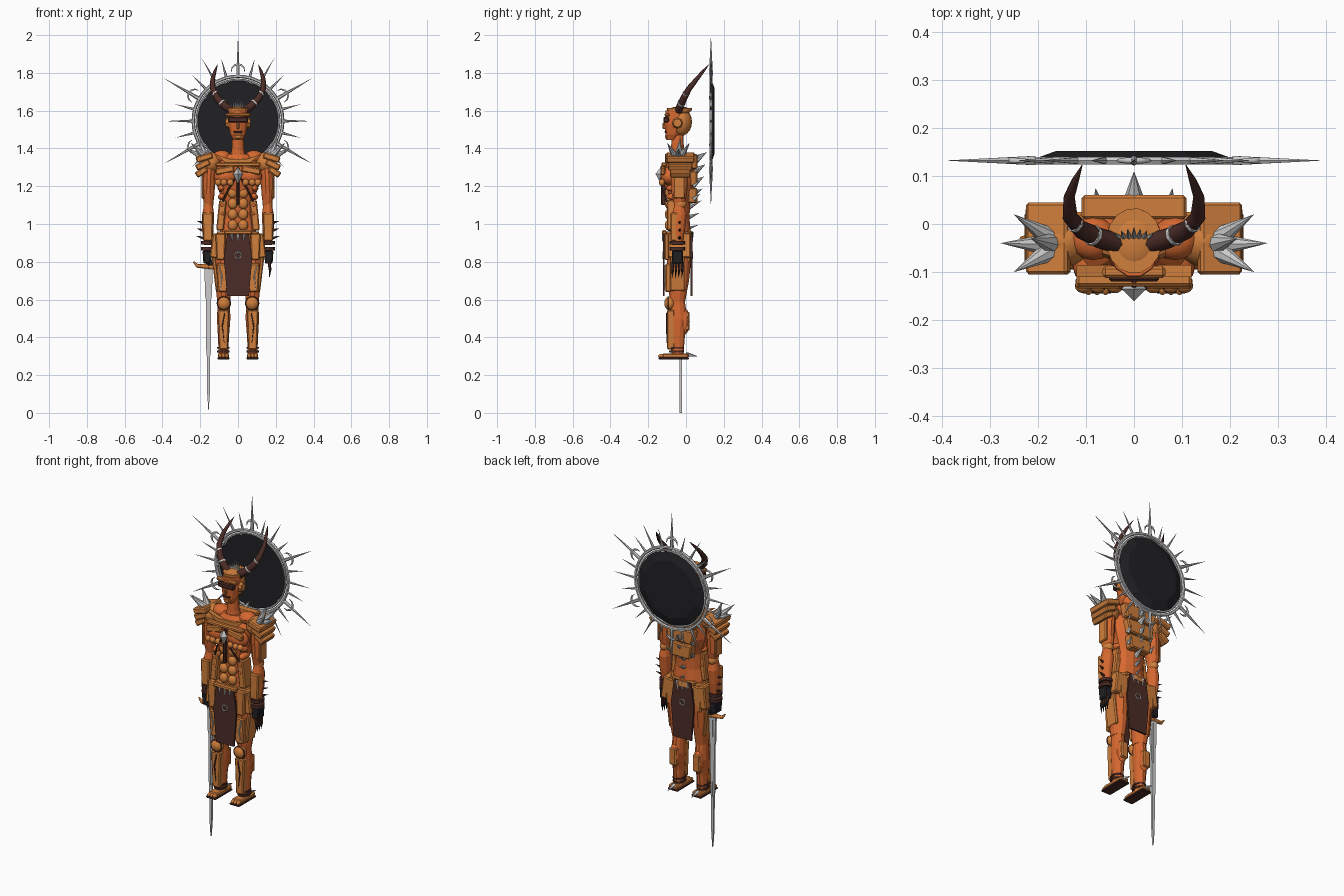
import bpy, bmesh, math
from mathutils import Vector, Matrix, Euler

if "Cube" in bpy.data.objects:
    bpy.data.objects.remove(bpy.data.objects["Cube"])

def material(name, rgb):
    m = bpy.data.materials.new(name)
    m.diffuse_color = (*rgb, 1)
    m.use_nodes = True
    m.node_tree.nodes["Principled BSDF"].inputs["Base Color"].default_value = m.diffuse_color
    return m

SKIN = material("red_orange", (0.68, 0.14, 0.03))
ARMOR = material("bronze_orange", (0.63, 0.21, 0.045))
BROWN = material("leather", (0.07, 0.025, 0.02))
BLACK = material("black", (0.015, 0.014, 0.017))
STEEL = material("pale_steel", (0.6, 0.6, 0.6))

def finish(bm, name, mat, smooth=False):
    bmesh.ops.recalc_face_normals(bm, faces=bm.faces)
    me = bpy.data.meshes.new(name)
    for f in bm.faces:
        f.smooth = smooth
    bm.to_mesh(me)
    bm.free()
    me.materials.append(mat)
    ob = bpy.data.objects.new(name, me)
    bpy.context.collection.objects.link(ob)
    return ob

def box(name, c, s, mat, rot=(0, 0, 0), taper=1.0, bevel=0.006):
    bm = bmesh.new()
    bmesh.ops.create_cube(bm, size=1)
    for v in bm.verts:
        k = taper if v.co.z < 0 else 1
        v.co = Vector((v.co.x * s[0] * k, v.co.y * s[1], v.co.z * s[2]))
    bmesh.ops.bevel(bm, geom=bm.edges[:], offset=min(bevel, min(s) * .3), segments=1, affect='EDGES')
    bm.transform(Matrix.Translation(c) @ Euler(rot).to_matrix().to_4x4())
    return finish(bm, name, mat)

def ball(name, c, r, mat, rot=(0, 0, 0)):
    bm = bmesh.new()
    bmesh.ops.create_uvsphere(bm, u_segments=16, v_segments=10, radius=1)
    bm.transform(Matrix.LocRotScale(Vector(c), Euler(rot), Vector(r)))
    return finish(bm, name, mat, True)

def cone(name, p, q, r1, r2, mat, n=6):
    p, q = Vector(p), Vector(q)
    bm = bmesh.new()
    bmesh.ops.create_cone(bm, cap_ends=True, segments=n, radius1=r1, radius2=r2, depth=(q - p).length)
    rot = (q - p).to_track_quat('Z', 'Y').to_matrix().to_4x4()
    bm.transform(Matrix.Translation((p + q) / 2) @ rot)
    return finish(bm, name, mat)

def loft(name, secs, mat, n=12):
    """Stack of ellipses given as (x, y, z, rx, ry)."""
    bm = bmesh.new()
    rings = [[bm.verts.new((x + rx * math.cos(i * math.tau / n + .26), y + ry * math.sin(i * math.tau / n + .26), z))
              for i in range(n)] for x, y, z, rx, ry in secs]
    for a, b in zip(rings, rings[1:]):
        for i in range(n):
            bm.faces.new((a[i], a[i - 1], b[i - 1], b[i]))
    bm.faces.new(rings[0])
    bm.faces.new(rings[-1])
    return finish(bm, name, mat)

def tube(name, pts, radii, mat, res=2):
    cu = bpy.data.curves.new(name, 'CURVE')
    cu.dimensions, cu.bevel_depth, cu.bevel_resolution, cu.use_fill_caps = '3D', 1, res, True
    sp = cu.splines.new('POLY')
    sp.points.add(len(pts) - 1)
    for pt, co, r in zip(sp.points, pts, radii):
        pt.co, pt.radius = (*co, 1), r
    tmp = bpy.data.objects.new(name, cu)
    me = bpy.data.meshes.new_from_object(tmp)
    bpy.data.objects.remove(tmp)
    me.materials.clear()
    me.materials.append(mat)
    bpy.context.collection.objects.link(bpy.data.objects.new(name, me))

def plate(name, outline, y, th, mat):
    """Flat vertical plate from an (x, z) outline."""
    bm = bmesh.new()
    f = bm.faces.new([bm.verts.new((x, y, z)) for x, z in outline])
    g = bmesh.ops.extrude_face_region(bm, geom=[f])
    bmesh.ops.translate(bm, vec=(0, th, 0), verts=[v for v in g['geom'] if isinstance(v, bmesh.types.BMVert)])
    return finish(bm, name, mat)

def torus(name, c, R, r, mat, rot=(math.pi / 2, 0, 0), seg=40):
    bpy.ops.mesh.primitive_torus_add(location=c, rotation=rot, major_radius=R, minor_radius=r,
                                     major_segments=seg, minor_segments=6)
    bpy.context.object.name = name
    bpy.context.object.data.materials.append(mat)

# Halo: black disc, steel rings, radiating spikes and crescents
HZ, HY = 1.545, 0.132
cone("halo_disc", (0, .134, HZ), (0, .152, HZ), .222, .17, BLACK, 10)
torus("halo_ring", (0, HY, HZ), .237, .009, STEEL)
torus("halo_inner_ring", (0, HY, HZ), .219, .006, STEEL)
for i in range(24):
    a = math.radians(90 + 15 * i)
    d = Vector((math.cos(a), 0, math.sin(a)))
    c = Vector((0, HY, HZ))
    R = (.455, .345, .335, .345)[i % 4] if i % 4 != 2 or i % 2 else .385
    cone("halo_spike", c + d * .24, c + d * R, .011 if R > .4 else .008, 0, STEEL)
    if i % 4 == 0:
        m = c + d * .265
        arc = [m + .036 * Vector((math.cos(a + t), 0, math.sin(a + t))) for t in (-1.7, -1.1, -.5, 0, .5, 1.1, 1.7)]
        tube("halo_crescent", arc, [.001, .004, .006, .006, .006, .004, .001], STEEL, 1)

# Head: skull, face, visor, brow plate, crown
ball("skull", (0, -.03, 1.54), (.057, .062, .075), ARMOR)
loft("face", [(0, -.075, 1.445, .025, .03), (0, -.07, 1.475, .042, .04), (0, -.06, 1.53, .054, .055),
              (0, -.05, 1.60, .052, .06)], SKIN)
box("visor", (0, -.105, 1.552), (.105, .03, .03), BROWN)
box("brow_plate", (0, -.1, 1.578), (.13, .025, .02), ARMOR)
loft("headband", [(0, -.035, 1.6, .056, .066), (0, -.035, 1.615, .058, .068)], ARMOR, 16)
ball("cap", (0, -.035, 1.6), (.052, .06, .022), ARMOR)
box("nose", (0, -.115, 1.52), (.014, .018, .035), ARMOR)
box("mouth", (0, -.108, 1.487), (.05, .012, .01), BROWN)
box("chin", (0, -.1, 1.462), (.05, .02, .026), ARMOR, taper=.7)
for i in range(-3, 4):
    cone("crown_spike", (i * .01, -.03, 1.61), (i * .0135, -.005 - abs(i) * .004, 1.672 - abs(i) * .01), .007, 0, STEEL)
loft("neck", [(0, -.04, 1.33, .05, .045), (0, -.045, 1.39, .035, .035), (0, -.045, 1.47, .03, .033)], SKIN)

# Torso: core, chest, collar, abdomen
loft("torso", [(0, -.03, .93, .105, .06), (0, -.035, 1.03, .085, .055), (0, -.035, 1.12, .085, .06),
               (0, -.035, 1.22, .12, .085), (0, -.035, 1.31, .125, .085), (0, -.035, 1.37, .06, .05)], SKIN)
plate("collar_guard", [(-.12, 1.37), (-.05, 1.345), (.05, 1.345), (.12, 1.37), (.06, 1.32), (-.06, 1.32)], -.11, .025, ARMOR)
box("chest_bar", (0, -.115, 1.315), (.24, .03, .022), ARMOR)
box("sternum", (0, -.12, 1.2), (.014, .025, .2), BROWN)
cone("chest_gem_top", (0, -.135, 1.265), (0, -.135, 1.3), .026, 0, STEEL, 4)
cone("chest_gem_bottom", (0, -.135, 1.265), (0, -.135, 1.215), .026, 0, STEEL, 4)
for i in range(3):
    box("back_plate", (0, .035, 1.33 - i * .09), (.22 - i * .035, .05, .08), ARMOR, taper=.85)
for i in range(7):
    z = 1.345 - i * .06
    y = .055 - .05 * max(0, i - 2) / 4
    cone("spine_spike", (0, y - .03, z - .02), (0, .11 - .007 * i, z + .035 - .004 * i), .032 - .003 * i, 0, STEEL, 8)
    for s in (-1, 1):
        if i < 4:
            cone("back_side_spike", (s * .075, .04, 1.34 - i * .07), (s * .08, .075, 1.37 - i * .07), .012, 0, STEEL)

# Belt, front and back loincloths
loft("belt", [(0, -.035, .93, .118, .075), (0, -.035, .96, .112, .072)], ARMOR, 16)
loft("pelvis", [(0, -.035, .8, .06, .05), (0, -.035, .87, .115, .065), (0, -.035, .94, .112, .065)], SKIN)
cloth = [(-.055, .96), (.055, .96), (.075, .82), (.058, .62), (-.058, .62), (-.075, .82)]
for y, side, top in ((-.123, "front", -1), (.024, "back", 1)):
    plate(side + "_loincloth", cloth, y, .01, BROWN)
    torus(side + "_cloth_ring", (0, y + (.0 if top < 0 else .01), .835), .017, .003, STEEL, seg=20)
    for x in (-.035, 0, .035):
        cone("cloth_spike", (x, y + .005, .955), (x * .8, y + .005 + top * .008, .905), .01, 0, STEEL)
    box(side + "_belt_plate", (0, y + .008 * -top, .955), (.15, .025, .025), ARMOR)

for s in (-1, 1):
    # Horns with rings
    path = [(.035, -.04, 1.60), (.07, -.03, 1.625), (.11, -.012, 1.665), (.133, .015, 1.715),
            (.135, .055, 1.765), (.122, .09, 1.808), (.108, .122, 1.845)]
    tube("horn", [(s * x, y, z) for x, y, z in path], [.022, .021, .019, .016, .012, .008, .001], BROWN)
    for x, y, z, r in ((.085, -.024, 1.64, .022), (.122, 0, 1.69, .018)):
        d = Vector((s * .04, .022, .042)).normalized() * .004
        cone("horn_ring", Vector((s * x, y, z)) - d, Vector((s * x, y, z)) + d, r, r, STEEL, 12)
    cone("ear_guard", (s * .05, -.045, 1.535), (s * .066, -.045, 1.535), .03, .022, ARMOR, 8)

    # Chest muscles, ribs, abdominals
    ball("pectoral", (s * .062, -.09, 1.255), (.066, .045, .048), SKIN, (0, s * .15, 0))
    box("breast_plate", (s * .07, -.122, 1.285), (.1, .025, .035), ARMOR, (0, s * .2, 0))
    tube("chest_strap", [(s * .015, -.135, 1.24), (s * .05, -.125, 1.185), (s * .08, -.1, 1.12)], [.005] * 3, BROWN, 1)
    ball("trapezius", (s * .085, -.03, 1.355), (.05, .045, .035), SKIN)
    for i in range(4):
        ball("abdominal", (s * .028, -.092, 1.165 - .057 * i), (.026, .02, .029), ARMOR)
        ball("rib_muscle", (s * (.088 - .002 * i), -.06, 1.19 - .045 * i), (.02, .045, .018), SKIN, (0, s * .4, 0))
    for x in (.04, .075, .105):
        ball("chest_stud", (s * x, -.128, 1.22), (.018, .016, .018), ARMOR)
    box("waist_plate", (s * .088, -.06, 1.045), (.04, .08, .16), ARMOR, (0, s * -.1, 0))

    # Shoulders: stacked pauldrons with spikes
    ball("shoulder", (s * .145, -.035, 1.325), (.055, .055, .055), ARMOR)
    for i in range(3):
        box("pauldron", (s * (.178 + .008 * i), -.03, 1.352 - i * .038), (.09 - .012 * i, .15 - .02 * i, .034), ARMOR,
            (0, s * (.3 + .15 * i), 0))
    for x, y, z in ((.25, .02, 1.43), (.278, -.04, 1.40), (.25, -.1, 1.43), (.215, -.03, 1.46)):
        cone("shoulder_spike", (s * .165, -.038 + y * .12, 1.345), (s * x, y, z), .026, 0, STEEL, 8)

    # Arms, gauntlets, hands
    loft("upper_arm", [(s * .155, -.035, 1.1, .024, .028), (s * .157, -.035, 1.16, .034, .042),
                       (s * .155, -.035, 1.24, .036, .046), (s * .15, -.035, 1.32, .035, .045)], SKIN)
    box("upper_arm_plate", (s * .185, -.035, 1.2), (.016, .06, .13), ARMOR)
    ball("elbow", (s * .157, -.03, 1.105), (.027, .034, .03), ARMOR)
    loft("forearm", [(s * .158, -.045, .89, .024, .027), (s * .16, -.04, .97, .031, .036),
                     (s * .158, -.035, 1.05, .033, .04), (s * .157, -.035, 1.1, .024, .028)], SKIN)
    box("bracer", (s * .16, -.06, .985), (.058, .045, .15), ARMOR, taper=.85)
    for i in range(3):
        z = .925 + .04 * i
        cone("bracer_spike", (s * .18, -.035, z), (s * .222, -.03, z + .012), .009, 0, BROWN)
    for z in (.868, .9):
        loft("wrist_band", [(s * .16, -.045, z - .009, .037, .04), (s * .16, -.045, z + .009, .037, .04)], BROWN)
    box("hand", (s * .163, -.045, .825), (.05, .06, .07), BLACK, taper=.8)
    for i in range(4):
        y = -.07 + i * .017
        if s > 0:
            cone("claw_finger", (.165, y, .8), (.17, y, .755), .009, .007, BROWN)
            cone("claw", (.17, y, .757), (.166, y - .004, .71), .007, 0, BLACK)
        else:
            box("grip_finger", (-.14, y, .795), (.03, .014, .03), BLACK)

    # Hips and thighs
    box("hip_tasset", (s * .122, -.035, .885), (.04, .12, .13), ARMOR, (0, s * -.12, 0))
    box("front_tasset", (s * .092, -.1, .88), (.055, .03, .14), ARMOR, taper=.8)
    box("rear_tasset", (s * .088, .01, .87), (.06, .03, .15), ARMOR, taper=.8)
    loft("thigh", [(s * .075, -.045, .59, .036, .042), (s * .078, -.04, .7, .046, .058),
                   (s * .08, -.038, .8, .052, .066), (s * .078, -.035, .92, .05, .06)], SKIN)
    box("thigh_plate", (s * .082, -.095, .715), (.066, .03, .15), ARMOR, taper=.75)
    box("outer_thigh_plate", (s * .118, -.045, .74), (.022, .08, .19), ARMOR, (0, s * .12, 0))
    tube("thigh_vein", [(s * .1, -.112, .78), (s * .085, -.113, .72), (s * .095, -.112, .65)], [.003, .004, .001], STEEL, 1)

    # Knees, shins, feet
    ball("knee", (s * .075, -.085, .58), (.037, .03, .037), ARMOR)
    torus("knee_ring", (s * .075, -.095, .58), .034, .004, BROWN, seg=20)
    loft("shin", [(s * .077, -.045, .3, .026, .032), (s * .077, -.045, .4, .03, .04),
                  (s * .076, -.04, .5, .037, .05), (s * .075, -.045, .59, .033, .04)], SKIN)
    ball("calf", (s * .077, -.008, .485), (.03, .028, .07), SKIN)
    box("calf_guard", (s * .077, .008, .485), (.045, .022, .1), ARMOR)
    box("greave", (s * .077, -.08, .44), (.062, .04, .21), ARMOR, taper=.75)
    tube("greave_vein", [(s * .07, -.102, .53), (s * .083, -.102, .46), (s * .073, -.102, .37)], [.003, .004, .001], BROWN, 1)
    for z in (.325, .345):
        loft("ankle_band", [(s * .077, -.05, z - .005, .034, .042), (s * .077, -.05, z + .005, .034, .042)], BROWN)
    box("sole", (s * .077, -.065, .289), (.064, .16, .012), BROWN)
    box("foot", (s * .077, -.055, .303), (.058, .14, .024), ARMOR)
    for x in (-.018, 0, .018):
        ball("toe", (s * .077 + x, -.128, .301), (.01, .02, .011), ARMOR)
    cone("heel_spur", (s * .077, .0, .31), (s * .077, .062, .3), .014, 0, STEEL)

# Sword held point down
plate("sword_blade", [(-.178, .77), (-.134, .77), (-.138, .62), (-.142, .6), (-.144, .32), (-.147, .3), (-.149, .1),
                      (-.156, 0), (-.163, .1), (-.165, .3), (-.168, .32), (-.17, .6), (-.174, .62)], -.034, .012, STEEL)
plate("sword_fuller", [(-.16, .75), (-.152, .75), (-.154, .3), (-.158, .3)], -.037, .018, STEEL)
tube("sword_guard", [(-.235, -.03, .8), (-.215, -.03, .778), (-.155, -.03, .775), (-.105, -.03, .765), (-.09, -.03, .745)],
     [.004, .01, .014, .01, .003], ARMOR)
cone("sword_grip", (-.156, -.03, .77), (-.156, -.03, .87), .013, .012, BROWN, 8)
